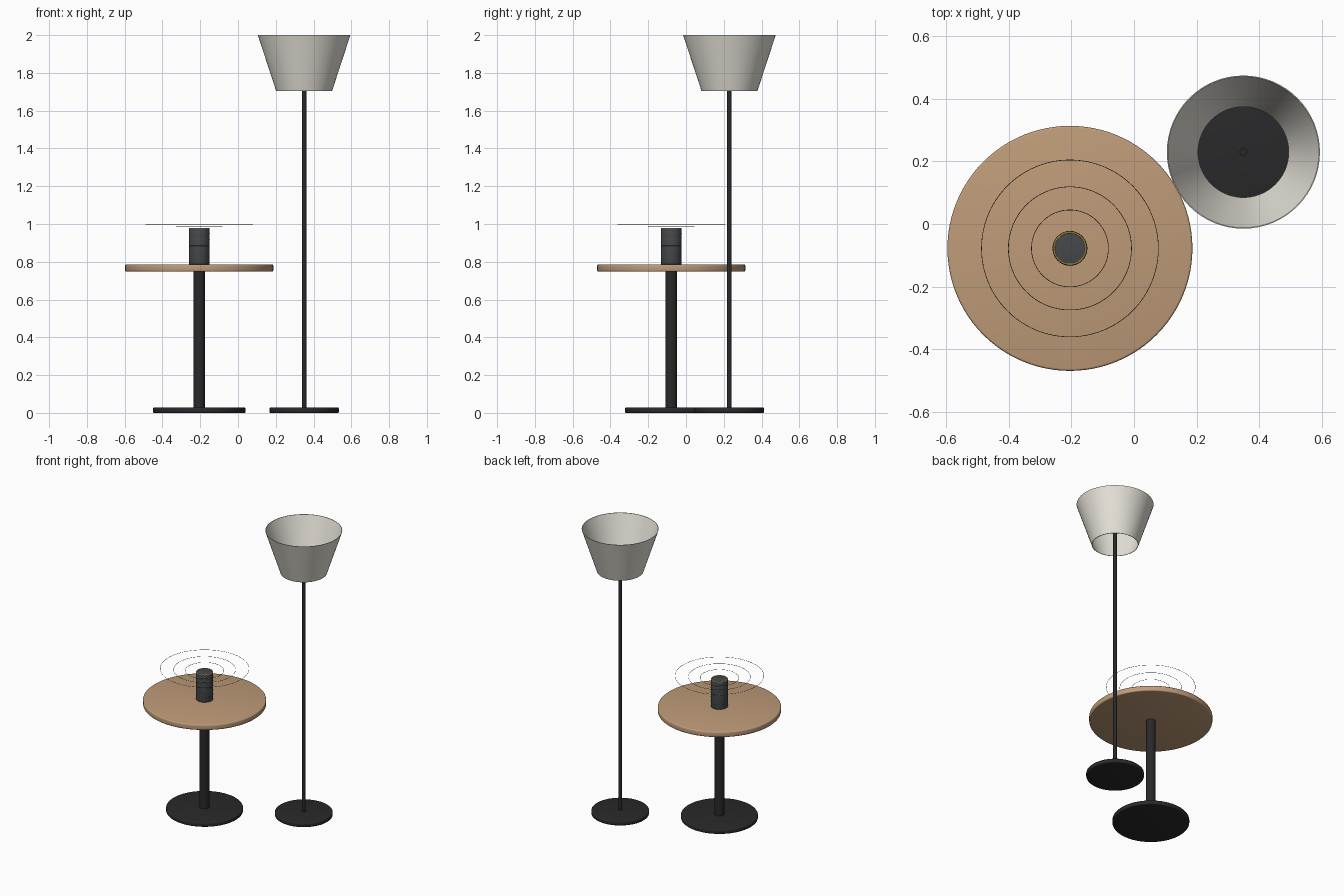
import bpy, bmesh, math

if "Cube" in bpy.data.objects:
    bpy.data.objects.remove(bpy.data.objects["Cube"])

TABLE = (-0.205, -0.078)
LAMP = (0.35, 0.23)


def material(name, rgb):
    m = bpy.data.materials.new(name)
    m.diffuse_color = (*rgb, 1)
    m.use_nodes = True
    m.node_tree.nodes["Principled BSDF"].inputs["Base Color"].default_value = m.diffuse_color
    return m


BLACK = material("black_metal", (0.022, 0.022, 0.024))
WOOD = material("wood", (0.52, 0.33, 0.19))
CLOTH = material("lamp_fabric", (0.80, 0.77, 0.70))
GREY = material("speaker_grey", (0.06, 0.064, 0.07))
GLOW = material("yellow_light", (0.9, 0.72, 0.12))
WAVE = material("wave_dark", (0.10, 0.10, 0.07))


def lathe(name, profile, centre, mat, closed=False, n=64):
    """Revolve (radius, z) points about a vertical axis; cap open ends at the axis."""
    bm = bmesh.new()
    rings = []
    for r, z in profile:
        rings.append([bm.verts.new((r * math.cos(2 * math.pi * i / n),
                                    r * math.sin(2 * math.pi * i / n), z)) for i in range(n)])
    pairs = list(zip(rings, rings[1:]))
    if closed:
        pairs.append((rings[-1], rings[0]))
    else:
        bm.faces.new(rings[0])
        bm.faces.new(rings[-1])
    for a, b in pairs:
        for i in range(n):
            j = (i + 1) % n
            bm.faces.new((a[i], a[j], b[j], b[i]))
    bmesh.ops.recalc_face_normals(bm, faces=bm.faces)
    mesh = bpy.data.meshes.new(name)
    bm.to_mesh(mesh)
    bm.free()
    ob = bpy.data.objects.new(name, mesh)
    ob.location = (*centre, 0)
    bpy.context.collection.objects.link(ob)
    mesh.materials.append(mat)
    bpy.ops.object.select_all(action='DESELECT')
    ob.select_set(True)
    bpy.context.view_layer.objects.active = ob
    bpy.ops.object.shade_smooth_by_angle(angle=math.radians(35))
    return ob


def disc(name, r, z0, z1, centre, mat, bevel=0.0, n=64):
    """Solid cylinder with optionally rounded rims."""
    if not bevel:
        return lathe(name, [(r, z0), (r, z1)], centre, mat, n=n)
    arc = [(bevel * math.sin(a), bevel * math.cos(a))
           for a in (math.pi / 2 * k / 3 for k in range(4))]
    low = [(r - bevel + s, z0 + bevel - c) for s, c in arc]
    high = [(r - bevel + s, z1 - bevel + c) for s, c in reversed(arc)]
    return lathe(name, low + high, centre, mat, n=n)


def ring(name, r, t, z, centre, mat, n=96):
    """Thin torus."""
    prof = [(r + t * math.cos(k * math.pi / 4), z + t * math.sin(k * math.pi / 4))
            for k in range(8)]
    return lathe(name, prof, centre, mat, closed=True, n=n)


# Round pedestal table
disc("table_base", 0.245, 0.0, 0.028, TABLE, BLACK, 0.006)
disc("table_column", 0.031, 0.026, 0.75, TABLE, BLACK, n=48)
disc("table_top", 0.392, 0.748, 0.786, TABLE, WOOD, 0.007, n=96)

# Cylindrical speaker with fine seams and a light ring on top
disc("speaker_body", 0.055, 0.786, 0.977, TABLE, GREY, 0.003)
for k in range(5):
    ring(f"speaker_seam_{k + 1}", 0.0545, 0.0012, 0.82 + 0.032 * k, TABLE, GREY, n=64)
ring("speaker_light_ring", 0.051, 0.0025, 0.977, TABLE, GLOW, n=64)

# Floating sound waves
for k, (r, z) in enumerate([(0.123, 0.985), (0.197, 0.992), (0.283, 0.999)]):
    ring(f"sound_wave_{k + 1}", r, 0.001, z, TABLE, WAVE)

# Floor lamp
disc("lamp_base", 0.184, 0.0, 0.028, LAMP, BLACK, 0.006)
disc("lamp_pole", 0.012, 0.026, 1.85, LAMP, BLACK, n=32)
lathe("lamp_shade", [(0.148, 1.704), (0.245, 2.0), (0.242, 2.0), (0.145, 1.704)],
      LAMP, CLOTH, closed=True)
